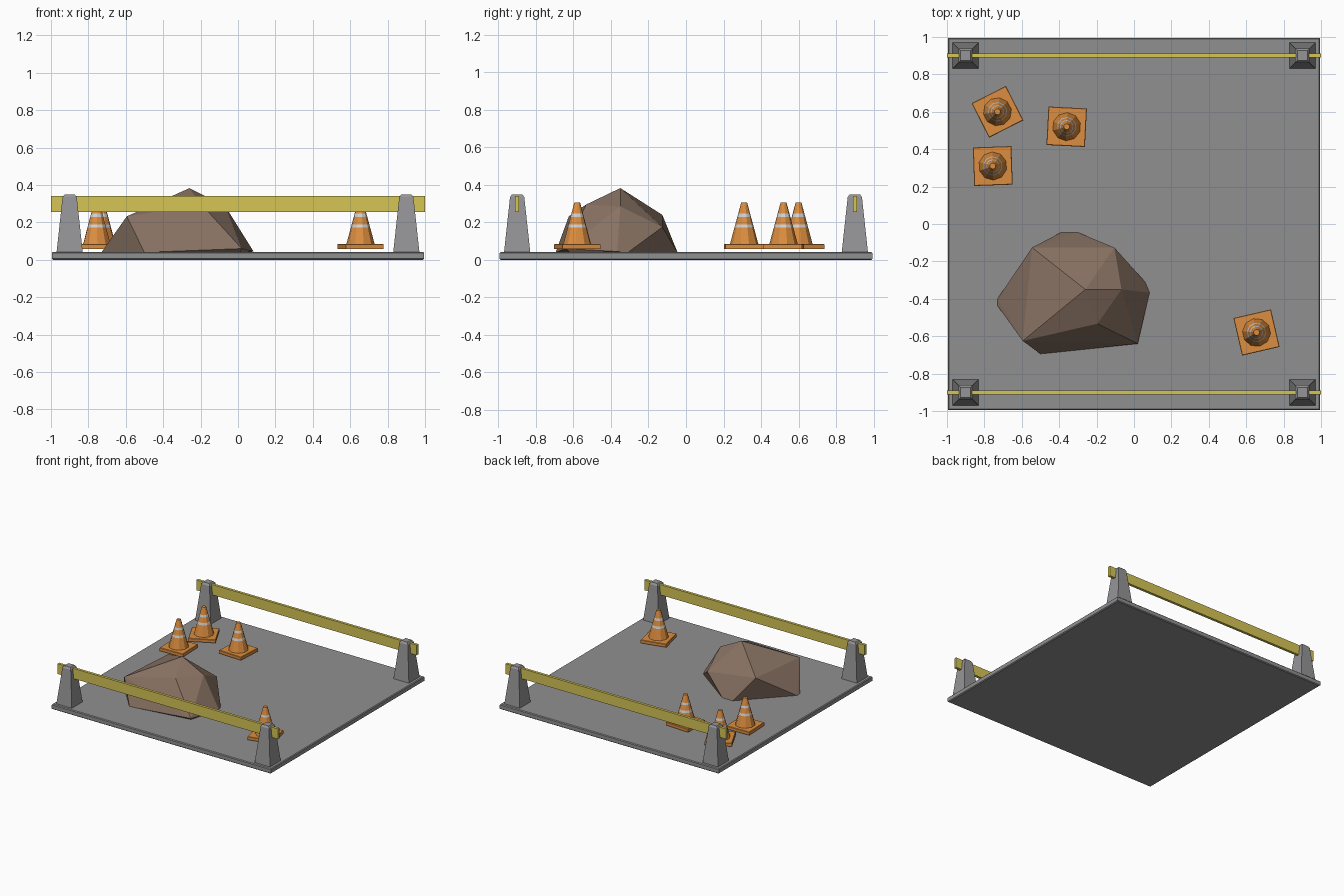
import bpy, bmesh, math

if "Cube" in bpy.data.objects:
    bpy.data.objects.remove(bpy.data.objects["Cube"])

def material(name, rgb):
    m = bpy.data.materials.new(name)
    m.diffuse_color = (*rgb, 1)
    m.use_nodes = True
    m.node_tree.nodes["Principled BSDF"].inputs["Base Color"].default_value = m.diffuse_color
    return m

SLAB = material("asphalt grey", (0.28, 0.28, 0.28))
POST = material("post grey", (0.30, 0.30, 0.31))
YELLOW = material("barrier yellow", (0.67, 0.56, 0.09))
ORANGE = material("cone orange", (0.72, 0.27, 0.05))
WHITE = material("stripe white", (0.65, 0.65, 0.65))
ROCK = material("rock brown", (0.25, 0.17, 0.125))

def finish(name, bm, mats, loc=(0, 0, 0), rot=0):
    bmesh.ops.recalc_face_normals(bm, faces=bm.faces)
    me = bpy.data.meshes.new(name)
    bm.to_mesh(me)
    bm.free()
    for m in mats:
        me.materials.append(m)
    ob = bpy.data.objects.new(name, me)
    ob.location = loc
    ob.rotation_euler.z = math.radians(rot)
    bpy.context.collection.objects.link(ob)
    return ob

def loft(bm, rings, sides, stripes=()):
    """Stack of (radius, z) polygons; square radii mean half width."""
    k = math.sqrt(2) if sides == 4 else 1
    loops = [[bm.verts.new((r * k * math.cos(2 * math.pi * (i + .5) / sides),
                            r * k * math.sin(2 * math.pi * (i + .5) / sides), z))
              for i in range(sides)] for r, z in rings]
    for n, (a, b) in enumerate(zip(loops, loops[1:])):
        for i in range(sides):
            j = (i + 1) % sides
            f = bm.faces.new((a[i], a[j], b[j], b[i]))
            f.material_index = 1 if n in stripes else 0
    bm.faces.new(loops[0][::-1])
    bm.faces.new(loops[-1])

# ground slab with small chamfers
bm = bmesh.new()
loft(bm, [(0.988, 0), (0.995, 0.006), (0.995, 0.036), (0.989, 0.042)], 4)
finish("ground_slab", bm, [SLAB])

# tapered posts and barrier planks
for y, side in ((-0.9, "front"), (0.9, "back")):
    for x, hand in ((-0.9, "left"), (0.9, "right")):
        bm = bmesh.new()
        loft(bm, [(0.07, 0.04), (0.038, 0.335), (0.027, 0.35)], 4)
        finish(f"{side}_{hand}_post", bm, [POST], (x, y, 0))
    bm = bmesh.new()
    bmesh.ops.create_cube(bm, size=1)
    bmesh.ops.scale(bm, vec=(2, 0.022, 0.084), verts=bm.verts)
    finish(f"{side}_plank", bm, [YELLOW], (0, y, 0.298))

# striped traffic cones on square feet
def cone_radius(z):
    return 0.077 + (z - 0.08) / 0.225 * (0.016 - 0.077)

cones = [(-0.73, 0.60, 27), (-0.36, 0.52, -3), (-0.755, 0.31, 2), (0.655, -0.58, 13)]
for n, (x, y, rot) in enumerate(cones, 1):
    bm = bmesh.new()
    loft(bm, [(0.103, 0.059), (0.103, 0.082), (0.100, 0.085)], 4)
    loft(bm, [(cone_radius(z), z) for z in (0.08, 0.172, 0.19, 0.230, 0.247, 0.305)],
         10, stripes=(1, 3))
    finish(f"traffic_cone_{n}", bm, [ORANGE, WHITE], (x, y, 0), rot)

# faceted boulder: hull of a few corners
corners = [(-0.39, -0.045, 0.04), (-0.30, -0.045, 0.04), (0.06, -0.31, 0.04),
           (0.083, -0.367, 0.045), (0.02, -0.64, 0.06), (0.01, -0.62, 0.04),
           (-0.50, -0.695, 0.04), (-0.73, -0.437, 0.04), (-0.73, -0.40, 0.04),
           (-0.595, -0.625, 0.232), (-0.545, -0.126, 0.24), (-0.105, -0.126, 0.175),
           (-0.26, -0.35, 0.383), (-0.067, -0.35, 0.285), (-0.195, -0.533, 0.295)]
bm = bmesh.new()
for c in corners:
    bm.verts.new(c)
bmesh.ops.convex_hull(bm, input=bm.verts)
finish("boulder", bm, [ROCK])
